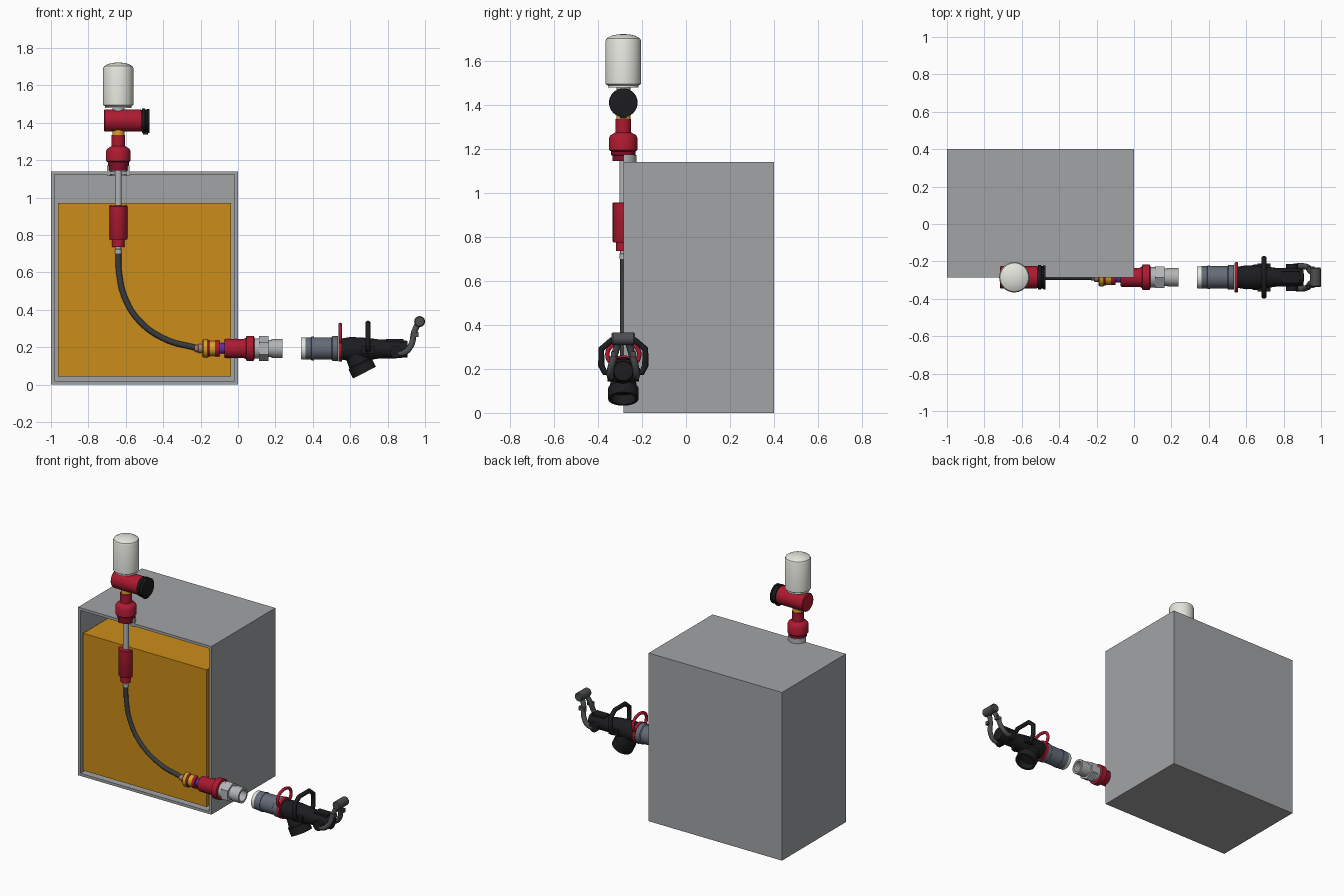
import bpy, bmesh, math
from mathutils import Vector, Matrix

if "Cube" in bpy.data.objects:
    bpy.data.objects.remove(bpy.data.objects["Cube"])

Y0 = -0.285          # cut plane / centre line of all fittings
PX, LZ = -0.64, 0.193  # vertical riser x, lower line z

def mat(name, c):
    m = bpy.data.materials.new(name)
    m.diffuse_color = (*c, 1)
    m.use_nodes = True
    m.node_tree.nodes["Principled BSDF"].inputs["Base Color"].default_value = m.diffuse_color
    return m

RED = mat("red", (0.42, 0.01, 0.03))
DARKRED = mat("dark_red", (0.22, 0.005, 0.02))
BLACK = mat("black", (0.012, 0.012, 0.014))
RUBBER = mat("rubber", (0.04, 0.045, 0.05))
GOLD = mat("gold", (0.7, 0.36, 0.02))
AMBER = mat("amber", (0.6, 0.27, 0.01))
WHITE = mat("white", (0.78, 0.78, 0.73))
STEEL = mat("steel", (0.45, 0.46, 0.47))
TANK = mat("tank_grey", (0.36, 0.37, 0.38))
BLUE = mat("blue_grey", (0.13, 0.15, 0.19))
PURPLE = mat("purple", (0.12, 0.03, 0.35))
COPPER = mat("copper", (0.45, 0.22, 0.15))
LEVER = mat("lever_grey", (0.07, 0.075, 0.08))

def finish(name, bm, material, smooth=True):
    bmesh.ops.recalc_face_normals(bm, faces=bm.faces)
    me = bpy.data.meshes.new(name)
    bm.to_mesh(me)
    bm.free()
    ob = bpy.data.objects.new(name, me)
    bpy.context.collection.objects.link(ob)
    me.materials.append(material)
    if smooth:
        bpy.ops.object.select_all(action='DESELECT')
        ob.select_set(True)
        bpy.context.view_layer.objects.active = ob
        bpy.ops.object.shade_smooth_by_angle(angle=math.radians(35))
    return ob

def lathe(name, prof, material, origin, axis, segs=40, sweep=2 * math.pi, closed=False):
    """Revolve (radius, height) points about an axis."""
    bm = bmesh.new()
    full = sweep > 6.28
    n = segs if full else segs + 1
    rot = Vector((0, 0, 1)).rotation_difference(Vector(axis).normalized()).to_matrix().to_4x4()
    M = Matrix.Translation(origin) @ rot
    rings = [[bm.verts.new(M @ Vector((r * math.cos(sweep * i / segs), r * math.sin(sweep * i / segs), h)))
              for i in range(n)] for r, h in prof]
    pairs = list(zip(rings, rings[1:])) + ([(rings[-1], rings[0])] if closed else [])
    for a, b in pairs:
        for i in range(segs):
            j = (i + 1) % n
            bm.faces.new((a[i], a[j], b[j], b[i]))
    if closed and not full:
        bm.faces.new([r[0] for r in rings])
        bm.faces.new([r[-1] for r in rings])
    bmesh.ops.remove_doubles(bm, verts=bm.verts, dist=1e-6)
    return finish(name, bm, material)

def riser(name, material, prof, **k):      # fittings on the vertical line, heights = z
    return lathe(name, prof, material, (PX, Y0, 0), (0, 0, 1), **k)

def along(name, material, prof, z=LZ, **k):  # fittings on a horizontal line, heights = x
    return lathe(name, prof, material, (0, Y0, z), (1, 0, 0), **k)

def cyl(r, a, b):
    return [(0, a), (r, a), (r, b), (0, b)]

def box(name, lo, hi, material, open_front=0):
    bm = bmesh.new()
    bmesh.ops.create_cube(bm, size=1)
    for v in bm.verts:
        v.co = [(l + h) / 2 + c * (h - l) for l, h, c in zip(lo, hi, v.co)]
    if open_front:
        front = min(bm.faces, key=lambda f: f.calc_center_median().y)
        bmesh.ops.delete(bm, geom=[front], context='FACES')
    ob = finish(name, bm, material, smooth=False)
    if open_front:
        s = ob.modifiers.new("wall", 'SOLIDIFY')
        s.thickness, s.offset, s.use_even_offset = open_front, -1, True
    return ob

def tube(name, pts, r, material, cyclic=False, smooth=True):
    cu = bpy.data.curves.new(name, 'CURVE')
    cu.dimensions, cu.bevel_depth, cu.bevel_resolution = '3D', r, 4
    cu.use_fill_caps = True
    cu.resolution_u = 10
    sp = cu.splines.new('BEZIER' if smooth else 'POLY')
    P = sp.bezier_points if smooth else sp.points
    P.add(len(pts) - 1)
    for p, c in zip(P, pts):
        p.co = c if smooth else (*c, 1)
        if smooth:
            p.handle_left_type = p.handle_right_type = 'AUTO'
    sp.use_cyclic_u = cyclic
    cu.materials.append(material)
    ob = bpy.data.objects.new(name, cu)
    bpy.context.collection.objects.link(ob)
    return ob

# Sectioned tank and its liquid
box("tank", (-1, Y0, 0), (0, 0.4, 1.14), TANK, open_front=0.018)
box("liquid", (-0.963, Y0 + 0.001, 0.042), (-0.037, 0.363, 0.972), AMBER)
riser("tank_bung", STEEL, [(0.045, 1.115), (0.06, 1.115), (0.06, 1.172), (0.045, 1.172)],
      sweep=math.pi, segs=20, closed=True)

# Overhead valve stack
riser("canister", WHITE, [(0, 1.478), (0.07, 1.478), (0.07, 1.488), (0.081, 1.495), (0.081, 1.69),
                          (0.076, 1.702), (0.055, 1.714), (0.028, 1.72), (0, 1.722)])
riser("canister_neck", STEEL, cyl(0.032, 1.44, 1.48))
along("valve_body", RED, [(0, -0.716), (0.056, -0.716), (0.06, -0.711), (0.06, -0.519), (0, -0.519)], z=1.412)
along("cap", BLACK, [(0, -0.525), (0.058, -0.525), (0.058, -0.512), (0.065, -0.512), (0.065, -0.498),
                     (0.06, -0.495), (0.06, -0.487), (0.064, -0.484), (0.064, -0.474), (0, -0.472)], z=1.41)
box("cap_lug", (-0.508, Y0 - 0.014, 1.337), (-0.482, Y0 + 0.014, 1.36), BLACK)
riser("gold_ring", GOLD, cyl(0.032, 1.325, 1.362))
riser("adapter", RED, [(0, 1.335), (0.036, 1.335), (0.036, 1.275), (0.058, 1.262), (0.065, 1.25),
                       (0.065, 1.195), (0.055, 1.188), (0, 1.188)])
riser("adapter_collar", DARKRED, [(0, 1.19), (0.056, 1.19), (0.056, 1.172), (0.05, 1.17),
                                  (0.05, 1.145), (0, 1.145)])
riser("riser_pipe", STEEL, cyl(0.018, 0.95, 1.16))
riser("float_body", RED, [(0, 0.957), (0.045, 0.957), (0.048, 0.953), (0.048, 0.78), (0.045, 0.775),
                          (0.033, 0.775), (0.033, 0.735), (0, 0.735)])
riser("upper_ferrule", STEEL, [(0, 0.74), (0.014, 0.74), (0.014, 0.725), (0.018, 0.722),
                               (0.018, 0.7), (0, 0.7)], segs=24)

# Flexible hose
tube("hose", [(PX, Y0, 0.715), (-0.636, Y0, 0.6), (-0.604, Y0, 0.462), (-0.524, Y0, 0.337),
              (-0.39, Y0, 0.243), (-0.22, Y0, 0.195)], 0.0155, RUBBER)

# Outlet coupling through the side wall
along("lower_ferrule", COPPER, [(0, -0.23), (0.018, -0.23), (0.018, -0.215), (0.024, -0.212),
                                (0.024, -0.18), (0, -0.18)], segs=24)
along("gold_nut", GOLD, [(0, -0.19), (0.042, -0.19), (0.048, -0.184), (0.048, -0.162),
                         (0.04, -0.158), (0.04, -0.12), (0, -0.12)])
along("red_band", RED, [(0, -0.162), (0.043, -0.162), (0.043, -0.15), (0, -0.15)])
along("coupling_ring", RED, cyl(0.042, -0.122, -0.1))
along("seal", PURPLE, cyl(0.028, -0.11, -0.06))
along("coupling_body", RED, [(0, -0.072), (0.047, -0.072), (0.051, -0.066), (0.051, 0.03), (0.057, 0.042),
                             (0.068, 0.046), (0.068, 0.083), (0.06, 0.087), (0, 0.087)])
along("outlet_collar", STEEL, cyl(0.054, 0.085, 0.115))
along("outlet_hex", STEEL, cyl(0.066, 0.113, 0.162), segs=6)
along("outlet_tube", STEEL, [(0, 0.15), (0.046, 0.15), (0.046, 0.178), (0.05, 0.18), (0.05, 0.237),
                             (0.037, 0.237), (0.037, 0.17), (0, 0.17)])

# Delivery nozzle
along("nozzle_lip", WHITE, [(0.046, 0.38), (0.046, 0.337), (0.057, 0.337), (0.059, 0.341), (0.059, 0.38)])
along("nozzle_sleeve", BLUE, [(0, 0.42), (0.046, 0.42), (0.046, 0.36), (0.06, 0.36), (0.06, 0.5),
                              (0.066, 0.505), (0.066, 0.535), (0, 0.535)])
along("nozzle_rings", BLUE, [(0.05, 0.39), (0.063, 0.392), (0.063, 0.405), (0.05, 0.407)])
along("red_collar", RED, cyl(0.069, 0.536, 0.556))
tube("red_ring_pull", [(0.547, Y0 + y, z) for y, z in
     [(0.05, 0.22), (0.07, 0.25), (0.066, 0.29), (0.035, 0.314), (-0.035, 0.314),
      (-0.066, 0.29), (-0.07, 0.25), (-0.05, 0.22)]], 0.01, RED)
along("nozzle_body", BLACK, [(0, 0.55), (0.056, 0.55), (0.064, 0.6), (0.062, 0.66), (0.056, 0.72),
                             (0.05, 0.76), (0.05, 0.84), (0.044, 0.905), (0, 0.91)], z=0.19)
lathe("inlet_spout", [(0, -0.03), (0.05, -0.03), (0.058, 0.06), (0.062, 0.09), (0.069, 0.095),
                      (0.069, 0.147), (0.056, 0.147), (0.056, 0.1), (0, 0.1)], BLACK,
      (0.61, Y0, 0.195), (0.066, 0, -0.131))
box("latch_block", (0.79, Y0 - 0.03, 0.21), (0.885, Y0 + 0.03, 0.243), BLACK)
box("handle_root", (0.66, Y0 - 0.075, 0.165), (0.73, Y0 + 0.075, 0.205), BLACK)

# Carrying bow, lever arms and side pivots, mirrored across the centre line
half = [(0.05, 0.185), (0.085, 0.185), (0.1, 0.215), (0.1, 0.29), (0.055, 0.328)]
bow = half + [(-y, z) for y, z in reversed(half)]
tube("carry_bow", [(0.695, Y0 + y, z) for y, z in bow], 0.0145, BLACK, smooth=False)
for side, s in (("left", -1), ("right", 1)):
    tube("lever_arm_" + side, [(0.82, Y0 + s * 0.05, 0.175), (0.885, Y0 + s * 0.06, 0.17),
                               (0.925, Y0 + s * 0.055, 0.21), (0.942, Y0 + s * 0.035, 0.28),
                               (0.967, Y0 + s * 0.02, 0.335)], 0.016, LEVER)
    lathe("lever_pivot_" + side, cyl(0.032, 0.02, 0.072), BLACK, (0.845, Y0, 0.175), (0, s, 0), segs=24)
    box("lever_stud_" + side, (0.925, Y0 + s * 0.045 - 0.012, 0.255), (0.965, Y0 + s * 0.045 + 0.012, 0.28), LEVER)
lathe("lever_grip", [(0, -0.053), (0.024, -0.053), (0.029, -0.046), (0.029, 0.046), (0.024, 0.053), (0, 0.053)],
      LEVER, (0.971, Y0, 0.337), (0, 1, 0), segs=24)
